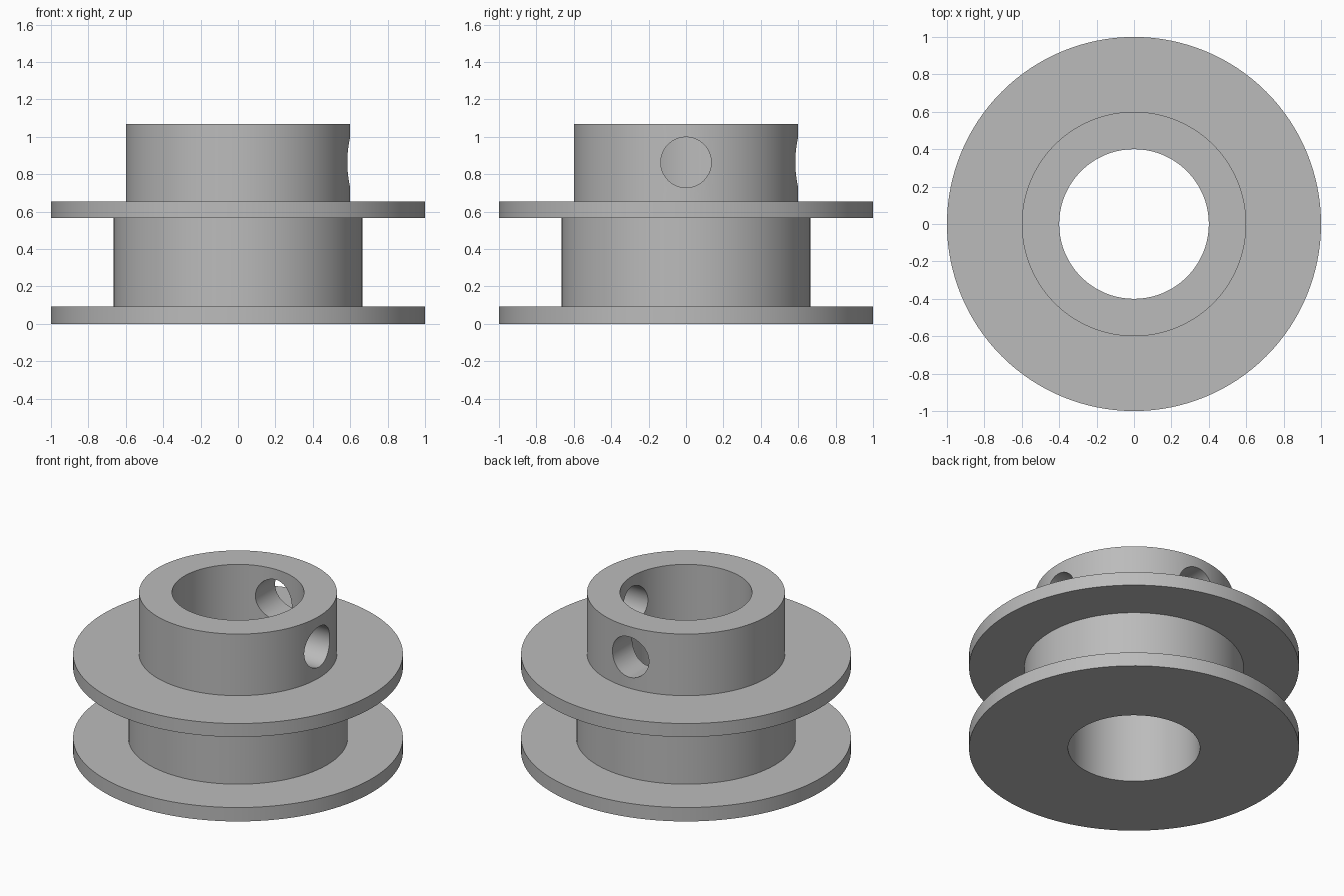
import bpy
import bmesh
from math import radians, tau
from mathutils import Matrix

SEGMENTS = 128

cube = bpy.data.objects.get("Cube")
if cube:
    bpy.data.objects.remove(cube, do_unlink=True)

grey = bpy.data.materials.new("satin grey")
grey.use_nodes = True
colour = (0.5, 0.5, 0.5, 1)
grey.diffuse_color = colour
grey.node_tree.nodes["Principled BSDF"].inputs["Base Color"].default_value = colour


def make_object(name, bm):
    bmesh.ops.recalc_face_normals(bm, faces=bm.faces)
    mesh = bpy.data.meshes.new(name)
    bm.to_mesh(mesh)
    bm.free()
    mesh.materials.append(grey)
    obj = bpy.data.objects.new(name, mesh)
    bpy.context.collection.objects.link(obj)
    return obj


def lathe(name, profile):
    """Revolve a closed (radius, height) outline around the z axis."""
    bm = bmesh.new()
    verts = [bm.verts.new((r, 0, z)) for r, z in profile]
    edges = [bm.edges.new((a, b)) for a, b in zip(verts, verts[1:] + verts[:1])]
    bmesh.ops.spin(bm, geom=verts + edges, cent=(0, 0, 0), axis=(0, 0, 1),
                   angle=tau, steps=SEGMENTS, use_merge=True)
    bmesh.ops.remove_doubles(bm, verts=bm.verts, dist=0.0001)
    return make_object(name, bm)


def hole_cutter(name, angle):
    """Radial drill reaching from inside the bore out past the hub."""
    bm = bmesh.new()
    place = (Matrix.Rotation(angle, 4, "Z") @ Matrix.Translation((0.5, 0, 0.863))
             @ Matrix.Rotation(radians(90), 4, "Y"))
    bmesh.ops.create_cone(bm, cap_ends=True, segments=64, radius1=0.135,
                          radius2=0.135, depth=0.5, matrix=place)
    cutter = make_object(name, bm)
    cutter.hide_render = True
    return cutter


# Flanged pulley: bore, two flanges, belt drum and hub in one outline
BORE, DRUM, HUB, FLANGE = 0.4, 0.665, 0.6, 1.0
pulley = lathe("pulley_body", [
    (BORE, 0), (FLANGE, 0), (FLANGE, 0.093), (DRUM, 0.093),
    (DRUM, 0.565), (FLANGE, 0.565), (FLANGE, 0.655), (HUB, 0.655),
    (HUB, 1.067), (BORE, 1.067)])

# Two set screw holes through the hub wall, a quarter turn apart
bpy.context.view_layer.objects.active = pulley
pulley.select_set(True)
for side, degrees in (("left", 0), ("back", 90)):
    cutter = hole_cutter(side + "_screw_hole_cutter", radians(degrees))
    cut = pulley.modifiers.new(side + " screw hole", "BOOLEAN")
    cut.operation = "DIFFERENCE"
    cut.solver = "EXACT"
    cut.object = cutter
    bpy.ops.object.modifier_apply(modifier=cut.name)
    bpy.data.objects.remove(cutter, do_unlink=True)

bpy.ops.object.shade_smooth_by_angle(angle=radians(30))
